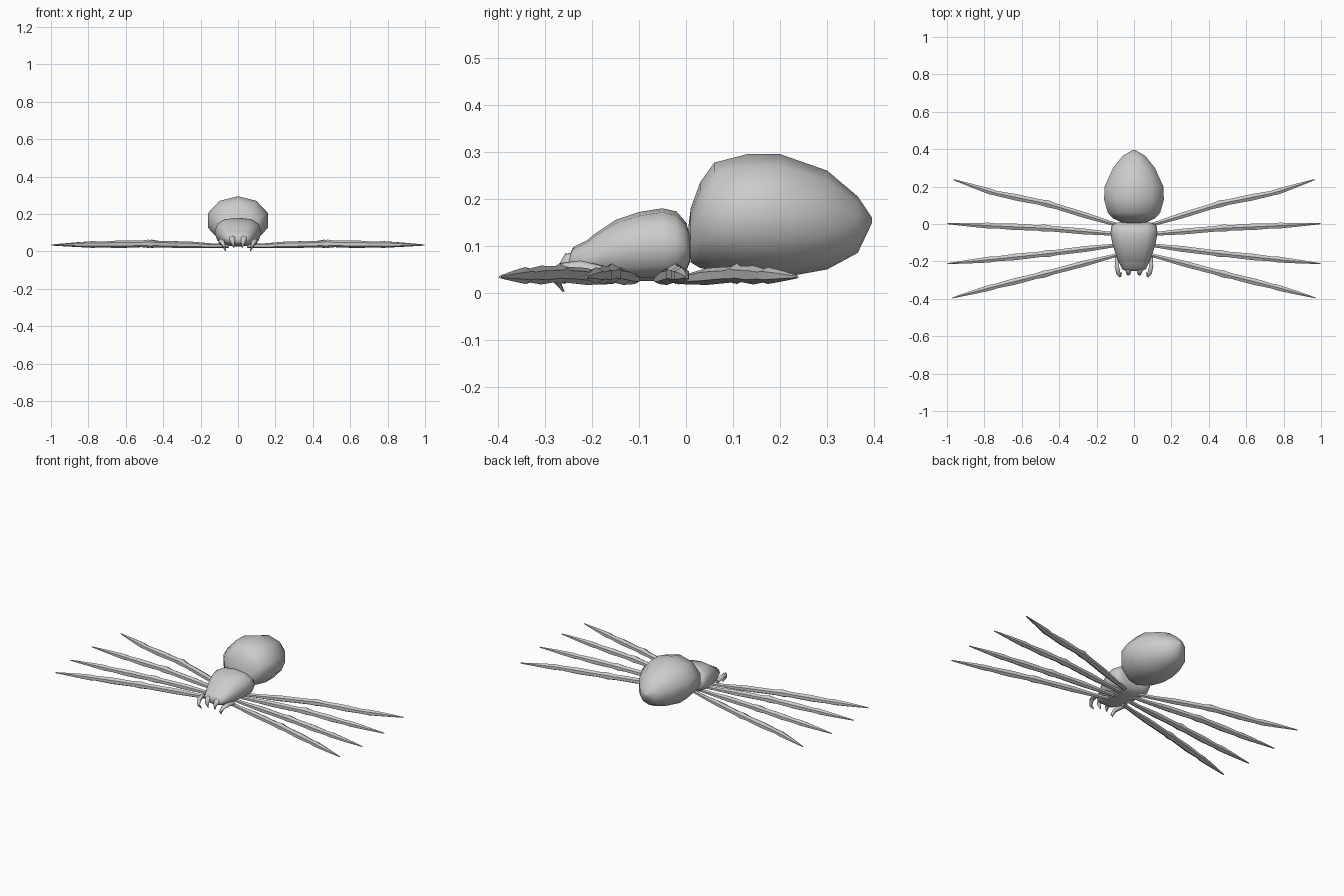
import bpy, bmesh, math
from mathutils import Vector

if "Cube" in bpy.data.objects:
    bpy.data.objects.remove(bpy.data.objects["Cube"])

grey = bpy.data.materials.new("body grey")
grey.diffuse_color = (0.6, 0.6, 0.6, 1)
grey.use_nodes = True
grey.node_tree.nodes["Principled BSDF"].inputs["Base Color"].default_value = grey.diffuse_color


def loft(name, rings, sides, axis=None, power=1.0, mirror=False, angle=60):
    """Skin elliptical rings (centre, half width, half height) into a closed tube."""
    bm = bmesh.new()
    centres = [Vector(r[0]) for r in rings]
    loops = []
    for i, (c, rx, rz) in enumerate(rings):
        t = Vector(axis) if axis else centres[min(i + 1, len(rings) - 1)] - centres[max(i - 1, 0)]
        t.normalize()
        u = t.cross(Vector((0, 0, 1))) if abs(t.z) < 0.99 else Vector((1, 0, 0))
        u.normalize()
        v = u.cross(t)
        loop = []
        for k in range(sides):
            a = math.pi / 2 + 2 * math.pi * k / sides
            ca, sa = math.cos(a), math.sin(a)
            ca = math.copysign(abs(ca) ** power, ca)
            sa = math.copysign(abs(sa) ** power, sa)
            loop.append(bm.verts.new(centres[i] + u * rx * ca + v * rz * sa))
        loops.append(loop)
    for a, b in zip(loops, loops[1:]):
        for k in range(sides):
            n = (k + 1) % sides
            bm.faces.new((a[k], a[n], b[n], b[k]))
    bm.faces.new(loops[0])
    bm.faces.new(loops[-1])
    bmesh.ops.recalc_face_normals(bm, faces=bm.faces)
    mesh = bpy.data.meshes.new(name)
    bm.to_mesh(mesh)
    bm.free()
    mesh.materials.append(grey)
    ob = bpy.data.objects.new(name, mesh)
    bpy.context.collection.objects.link(ob)
    bpy.ops.object.select_all(action='DESELECT')
    ob.select_set(True)
    bpy.context.view_layer.objects.active = ob
    bpy.ops.object.shade_smooth_by_angle(angle=math.radians(angle))
    if mirror:
        m = ob.modifiers.new("mirror", 'MIRROR')
        m.use_mirror_merge = False
    return ob


def body(name, profile, sides, power=1.0):
    """Body section from (y, bottom, top, half width) stations."""
    rings = [((0, y, (lo + hi) / 2), w, (hi - lo) / 2) for y, lo, hi, w in profile]
    return loft(name, rings, sides, (0, 1, 0), power)


# Rounded, pointed abdomen
body("abdomen", [
    (0.005, 0.10, 0.14, 0.03), (0.01, 0.065, 0.18, 0.075), (0.03, 0.053, 0.235, 0.118),
    (0.06, 0.047, 0.277, 0.147), (0.13, 0.036, 0.295, 0.168), (0.20, 0.032, 0.295, 0.165),
    (0.30, 0.05, 0.26, 0.118), (0.365, 0.085, 0.205, 0.062), (0.395, 0.148, 0.16, 0.008)], 10)

# Head and thorax in one piece
body("thorax", [
    (-0.25, 0.05, 0.075, 0.045), (-0.24, 0.04, 0.097, 0.064), (-0.21, 0.03, 0.112, 0.078),
    (-0.195, 0.028, 0.125, 0.085), (-0.15, 0.025, 0.155, 0.102), (-0.10, 0.025, 0.172, 0.117),
    (-0.05, 0.025, 0.18, 0.125), (-0.02, 0.03, 0.173, 0.123), (0.0, 0.045, 0.15, 0.115),
    (0.008, 0.065, 0.125, 0.09)], 12, 0.8)

# Four pairs of jointed legs: root, knee, ankle, tip
legs = {
    "front_leg": ((0.05, -0.155), (0.48, -0.268), (0.75, -0.335), (0.97, -0.395)),
    "second_leg": ((0.05, -0.108), (0.46, -0.158), (0.75, -0.188), (0.997, -0.212)),
    "third_leg": ((0.05, -0.058), (0.48, -0.022), (0.75, -0.010), (0.997, 0.002)),
    "rear_leg": ((0.05, -0.018), (0.46, 0.108), (0.75, 0.167), (0.965, 0.237)),
}
# Stations: segment, position in it, height, radius
stations = [(0, 0, 0.030, 0.011), (0, 0.2, 0.030, 0.012), (0, 0.5, 0.035, 0.018),
            (0, 0.9, 0.039, 0.017), (1, 0, 0.041, 0.022), (1, 0.15, 0.040, 0.017),
            (1, 0.6, 0.038, 0.020), (1, 0.95, 0.037, 0.015), (2, 0.1, 0.037, 0.018),
            (2, 0.5, 0.036, 0.012), (2, 1, 0.034, 0.003)]
for name, pts in legs.items():
    p = [Vector((x, y, 0)) for x, y in pts]
    rings = []
    for seg, f, z, r in stations:
        c = p[seg].lerp(p[seg + 1], f)
        rings.append(((c.x, c.y, z), r, r))
    loft(name, rings, 6, p[3] - p[0], mirror=True, angle=50)

# Curved feelers beside the head
loft("feeler", [
    ((0.09, -0.175, 0.045), 0.012, 0.012), ((0.092, -0.225, 0.056), 0.013, 0.013),
    ((0.084, -0.262, 0.052), 0.013, 0.013), ((0.075, -0.277, 0.028), 0.009, 0.009),
    ((0.067, -0.26, 0.003), 0.002, 0.002)], 6, mirror=True)

# Pair of fangs under the head
loft("fang", [
    ((0.03, -0.215, 0.07), 0.017, 0.018), ((0.03, -0.25, 0.068), 0.017, 0.017),
    ((0.028, -0.264, 0.05), 0.013, 0.011), ((0.022, -0.258, 0.02), 0.003, 0.003)], 6, mirror=True)
